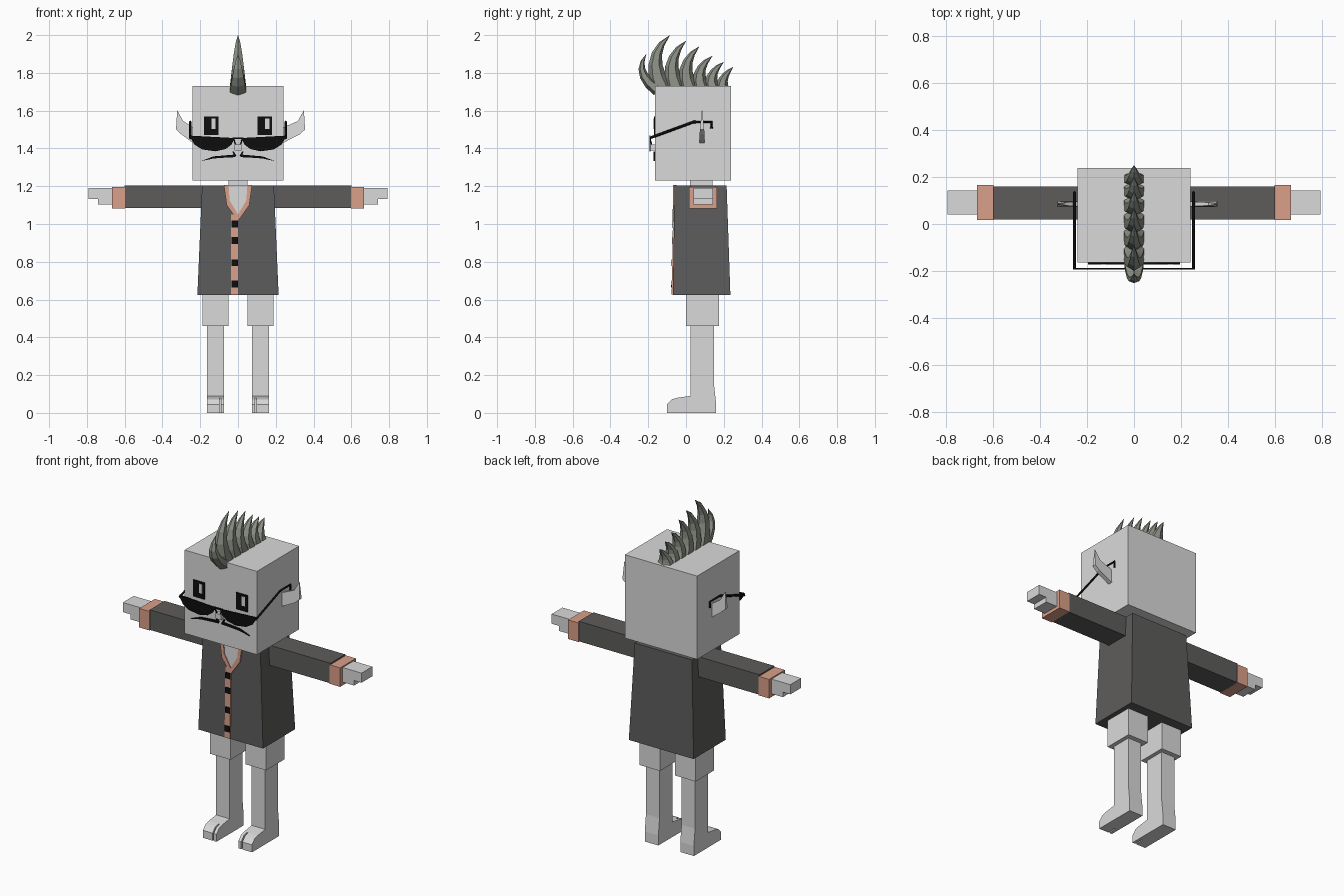
import bpy, bmesh, math
from mathutils import Vector

cube = bpy.data.objects.get("Cube")
if cube:
    bpy.data.objects.remove(cube, do_unlink=True)


def material(name, rgb):
    m = bpy.data.materials.new(name)
    m.use_nodes = True
    m.diffuse_color = (*rgb, 1)
    node = m.node_tree.nodes["Principled BSDF"]
    node.inputs["Base Color"].default_value = (*rgb, 1)
    node.inputs["Roughness"].default_value = 0.8
    return m


SKIN = material("pale grey", (0.7, 0.7, 0.7))
COAT = material("charcoal", (0.11, 0.107, 0.105))
TRIM = material("salmon", (0.7, 0.35, 0.25))
HAIR = material("moss grey", (0.26, 0.28, 0.235))
BLACK = material("black", (0.004, 0.004, 0.004))


def finish(name, bm, mat):
    bmesh.ops.recalc_face_normals(bm, faces=bm.faces)
    mesh = bpy.data.meshes.new(name)
    bm.to_mesh(mesh)
    bm.free()
    mesh.materials.append(mat)
    ob = bpy.data.objects.new(name, mesh)
    bpy.context.collection.objects.link(ob)
    return ob


def loft(name, rings, mat):
    """Skin a list of equal-length rings of points and cap both ends."""
    bm = bmesh.new()
    loops = [[bm.verts.new(p) for p in ring] for ring in rings]
    n = len(loops[0])
    for a, b in zip(loops, loops[1:]):
        for i in range(n):
            j = (i + 1) % n
            bm.faces.new((a[i], a[j], b[j], b[i]))
    bm.faces.new(loops[0])
    bm.faces.new(loops[-1])
    return finish(name, bm, mat)


def box(name, x, y, z, mat):
    ring = lambda h: [(x[0], y[0], h), (x[1], y[0], h), (x[1], y[1], h), (x[0], y[1], h)]
    return loft(name, [ring(z[0]), ring(z[1])], mat)


def side_prism(name, pts, x, mat):
    """Extrude a (y, z) outline along x."""
    return loft(name, [[(h, y, z) for y, z in pts] for h in x], mat)


def front_prism(name, pts, y, mat, side=1, lean=0.0):
    """Extrude an (x, z) outline along y; lean tilts it with height."""
    return loft(name, [[(side * px, h + lean * z, z) for px, z in pts] for h in y], mat)


def rect(x0, x1, z0, z1):
    return [(x0, z0), (x1, z0), (x1, z1), (x0, z1)]


def wire(name, pts, radius, mat):
    cu = bpy.data.curves.new(name, "CURVE")
    cu.dimensions = "3D"
    cu.bevel_depth = radius
    cu.bevel_resolution = 0
    cu.use_fill_caps = True
    sp = cu.splines.new("POLY")
    sp.points.add(len(pts) - 1)
    for p, co in zip(sp.points, pts):
        p.co = (*co, 1)
    cu.materials.append(mat)
    ob = bpy.data.objects.new(name, cu)
    bpy.context.collection.objects.link(ob)


# Head, neck and coat body
box("head", (-0.24, 0.24), (-0.163, 0.237), (1.23, 1.73), SKIN)
box("neck", (-0.05, 0.05), (0.02, 0.14), (1.15, 1.24), SKIN)
loft("coat", [
    [(-0.215, -0.07, 0.625), (0.215, -0.07, 0.625), (0.215, 0.235, 0.625), (-0.215, 0.235, 0.625)],
    [(-0.19, -0.06, 1.205), (0.19, -0.06, 1.205), (0.19, 0.215, 1.205), (-0.19, 0.215, 1.205)],
], COAT)

# Coat front: chest opening, collar, button band and buttons, all leaning with the coat
LEAN = 0.01 / 0.58
FRONT = -0.07 - LEAN * 0.625
front_prism("chest", [(0, 1.04), (0.05, 1.12), (0.055, 1.207), (-0.055, 1.207), (-0.05, 1.12)],
            (FRONT - 0.003, FRONT + 0.01), SKIN, lean=LEAN)
for side, tag in ((1, "left"), (-1, "right")):
    front_prism(tag + "_collar",
                [(0, 1.015), (0.06, 1.1), (0.075, 1.207), (0.05, 1.207), (0.044, 1.125), (0, 1.05)],
                (FRONT - 0.008, FRONT + 0.01), TRIM, side, LEAN)
front_prism("button_band", rect(-0.036, 0, 0.627, 1.05), (FRONT - 0.006, FRONT + 0.01), TRIM, lean=LEAN)
for i, z in enumerate((0.683, 0.795, 0.912, 1.0)):
    front_prism(f"button_{i + 1}", rect(-0.034, -0.001, z - 0.018, z + 0.018),
                (FRONT - 0.009, FRONT), BLACK, lean=LEAN)

FOOT = [(-0.1, 0), (-0.1, 0.045), (-0.075, 0.072), (-0.045, 0.08), (-0.045, 0)]
LEG = [(-0.045, 0), (-0.045, 0.08), (0.025, 0.09), (0.025, 0.47), (0.147, 0.47), (0.147, 0.16), (0.158, 0.06), (0.158, 0)]
LENS = [(0.256, 1.468), (0.018, 1.455), (0.035, 1.42), (0.065, 1.397), (0.12, 1.385),
        (0.19, 1.395), (0.23, 1.42), (0.248, 1.45)]
MOUSTACHE = [(0.012, 1.368), (0.06, 1.364), (0.13, 1.358), (0.195, 1.333), (0.13, 1.347), (0.06, 1.352), (0.012, 1.354)]

for side, tag in ((1, "left"), (-1, "right")):
    span = lambda a, b: (side * a, side * b)
    # Arms
    box(tag + "_sleeve", span(0.17, 0.6), (0.02, 0.16), (1.085, 1.205), COAT)
    box(tag + "_cuff", span(0.597, 0.667), (0.016, 0.165), (1.083, 1.197), TRIM)
    front_prism(tag + "_hand", [(0.65, 1.102), (0.742, 1.102), (0.742, 1.132), (0.792, 1.132), (0.792, 1.19), (0.65, 1.19)],
                (0.04, 0.142), SKIN, side)
    # Legs with split-toed feet
    box(tag + "_trouser", span(0.05, 0.187), (0, 0.176), (0.46, 0.64), SKIN)
    side_prism(tag + "_leg", LEG, span(0.073, 0.163), SKIN)
    side_prism(tag + "_big_toe", FOOT, span(0.073, 0.091), SKIN)
    side_prism(tag + "_toes", FOOT, span(0.099, 0.163), SKIN)
    # Ears, thinning to the tip
    dx = 0.027 if side > 0 else 0
    ear = [(0.21, 1.42), (0.24, 1.43), (0.3 + dx, 1.475), (0.328 + dx, 1.5), (0.322 + dx, 1.602),
           (0.29 + dx, 1.545), (0.24, 1.512), (0.21, 1.5)]
    half = lambda z: 0.013 * min(1, max(0.1, (1.605 - z) / 0.12))
    loft(tag + "_ear", [[(side * x, 0.085 + s * half(z), z) for x, z in ear] for s in (-1, 1)], SKIN)
    # Eyes with an offset light window
    cx = side * 0.142
    front_prism(tag + "_eye", rect(cx - 0.038, cx + 0.038, 1.47, 1.57), (-0.169, -0.162), BLACK)
    front_prism(tag + "_eye_glint", rect(cx + 0.002, cx + 0.024, 1.502, 1.558), (-0.171, -0.168), SKIN)
    # Glasses and moustache
    front_prism(tag + "_lens", LENS, (-0.194, -0.187), BLACK, side)
    wire(tag + "_temple", [(side * 0.253, y, z) for y, z in
                           ((-0.192, 1.455), (0.04, 1.54), (0.135, 1.54), (0.135, 1.505))], 0.007, BLACK)
    wire(tag + "_nose_pad", [(side * 0.022, -0.19, 1.45), (side * 0.012, -0.18, 1.415)], 0.004, BLACK)
    front_prism(tag + "_moustache", MOUSTACHE, (-0.172, -0.162), BLACK, side)
    front_prism(tag + "_nostril_line", [(0.008, 1.36), (0.022, 1.385), (0.03, 1.385), (0.02, 1.36)],
                (-0.171, -0.162), BLACK, side)
front_prism("glasses_bridge", rect(-0.03, 0.03, 1.449, 1.458), (-0.194, -0.187), BLACK)
box("nose", (-0.018, 0.018), (-0.188, -0.16), (1.388, 1.42), SKIN)


# Mohawk: a row of spikes that bow forward and hook back
def spike(name, base, bend, tip, depth, width, steps=5):
    b, c, t = (Vector((0, *p)) for p in (base, bend, tip))
    rings = []
    for i in range(steps + 1):
        u = i / steps
        mid = b * (1 - u) ** 2 + c * 2 * u * (1 - u) + t * u * u
        tangent = ((c - b) * (1 - u) + (t - c) * u).normalized()
        across = Vector((0, tangent.z, -tangent.y))
        r = max(0.01, (1 - u) ** 0.75)
        ring = []
        for k in range(6):
            a = math.tau * k / 6
            ring.append(mid + across * (math.cos(a) * depth * r) + Vector((math.sin(a) * width * r, 0, 0)))
        rings.append(ring)
    loft(name, rings, HAIR)


SPIKES = [
    ((-0.15, 1.71), (-0.28, 1.8), (-0.21, 1.9), 0.035),
    ((-0.125, 1.71), (-0.215, 1.89), (-0.085, 2.0), 0.055),
    ((-0.055, 1.72), (-0.115, 1.87), (0.0, 1.97), 0.052),
    ((0.015, 1.72), (-0.035, 1.85), (0.07, 1.94), 0.05),
    ((0.08, 1.72), (0.045, 1.82), (0.14, 1.89), 0.045),
    ((0.14, 1.72), (0.115, 1.795), (0.2, 1.858), 0.042),
    ((0.192, 1.72), (0.185, 1.775), (0.25, 1.832), 0.036),
]
for i, (base, bend, tip, depth) in enumerate(SPIKES):
    spike(f"hair_spike_{i + 1}", base, bend, tip, depth, 0.05)
